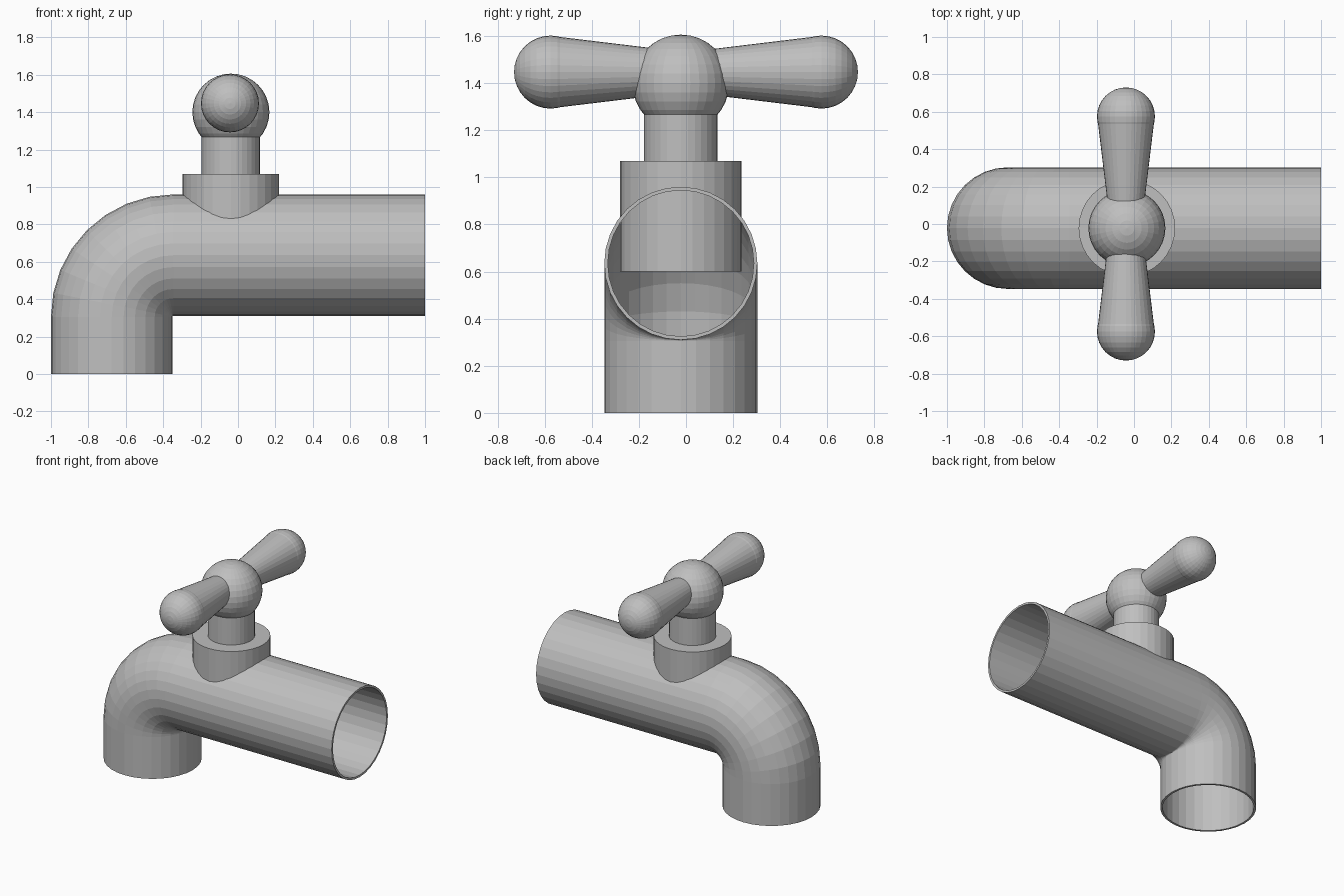
import bpy, bmesh, math
from mathutils import Matrix, Vector

if "Cube" in bpy.data.objects:
    bpy.data.objects.remove(bpy.data.objects["Cube"])

CX, CY = -0.038, -0.022        # valve axis
SIDES = 32

metal = bpy.data.materials.new("grey metal")
metal.diffuse_color = (0.52, 0.52, 0.52, 1)
metal.use_nodes = True
metal.node_tree.nodes["Principled BSDF"].inputs["Base Color"].default_value = metal.diffuse_color


def finish(name, bm):
    bmesh.ops.recalc_face_normals(bm, faces=bm.faces)
    mesh = bpy.data.meshes.new(name)
    bm.to_mesh(mesh)
    bm.free()
    mesh.materials.append(metal)
    obj = bpy.data.objects.new(name, mesh)
    bpy.context.collection.objects.link(obj)
    return obj


def cone(name, r1, r2, start, end):
    a, b = Vector(start), Vector(end)
    rot = (b - a).to_track_quat('Z', 'Y').to_matrix().to_4x4()
    bm = bmesh.new()
    bmesh.ops.create_cone(bm, cap_ends=True, segments=SIDES, radius1=r1, radius2=r2,
                          depth=(b - a).length,
                          matrix=Matrix.Translation((a + b) / 2) @ rot)
    return finish(name, bm)


def ball(name, r, centre, tilt=0):
    bm = bmesh.new()
    bmesh.ops.create_uvsphere(bm, u_segments=SIDES, v_segments=16, radius=r,
                              matrix=Matrix.Translation(centre) @ Matrix.Rotation(tilt, 4, 'X'))
    return finish(name, bm)


# bent spout pipe: hollow sweep along straight, quarter bend, straight
R, WALL, BEND = 0.325, 0.015, 0.329
bx, bz = -0.675 + BEND, 0.635 - BEND          # bend centre
path = [(1.0, 0.635, math.pi / 2)]
for i in range(9):
    t = math.pi / 2 * (1 - i / 8)
    path.append((bx - BEND * math.cos(t), bz + BEND * math.sin(t), t))
path.append((-0.675, 0.0, 0.0))

bm = bmesh.new()


def ring(x, z, t, r):
    out = Vector((-math.cos(t), 0, math.sin(t)))
    side = Vector((0, 1, 0))
    return [bm.verts.new(Vector((x, CY, z)) + r * (math.cos(a) * out + math.sin(a) * side))
            for a in (2 * math.pi * k / SIDES for k in range(SIDES))]


loops = [ring(*p, R) for p in path] + [ring(*p, R - WALL) for p in reversed(path)]
for i, lo in enumerate(loops):
    nxt = loops[(i + 1) % len(loops)]
    for k in range(SIDES):
        j = (k + 1) % SIDES
        bm.faces.new((lo[k], lo[j], nxt[j], nxt[k]))
finish("spout_pipe", bm)

# valve body, stem and hub
cone("valve_collar", 0.258, 0.258, (CX, CY, 0.60), (CX, CY, 1.07))
cone("valve_stem", 0.156, 0.156, (CX, CY, 1.06), (CX, CY, 1.36))
ball("handle_hub", 0.206, (CX, CY, 1.40))

# two tapered handle arms with rounded ends
for side, label in ((-1, "front"), (1, "back")):
    end = (CX - 0.005, side * 0.575, 1.447)
    cone(label + "_handle_arm", 0.088, 0.154, (CX - 0.005, side * 0.03, 1.447), end)
    ball(label + "_handle_knob", 0.155, end, math.pi / 2)
